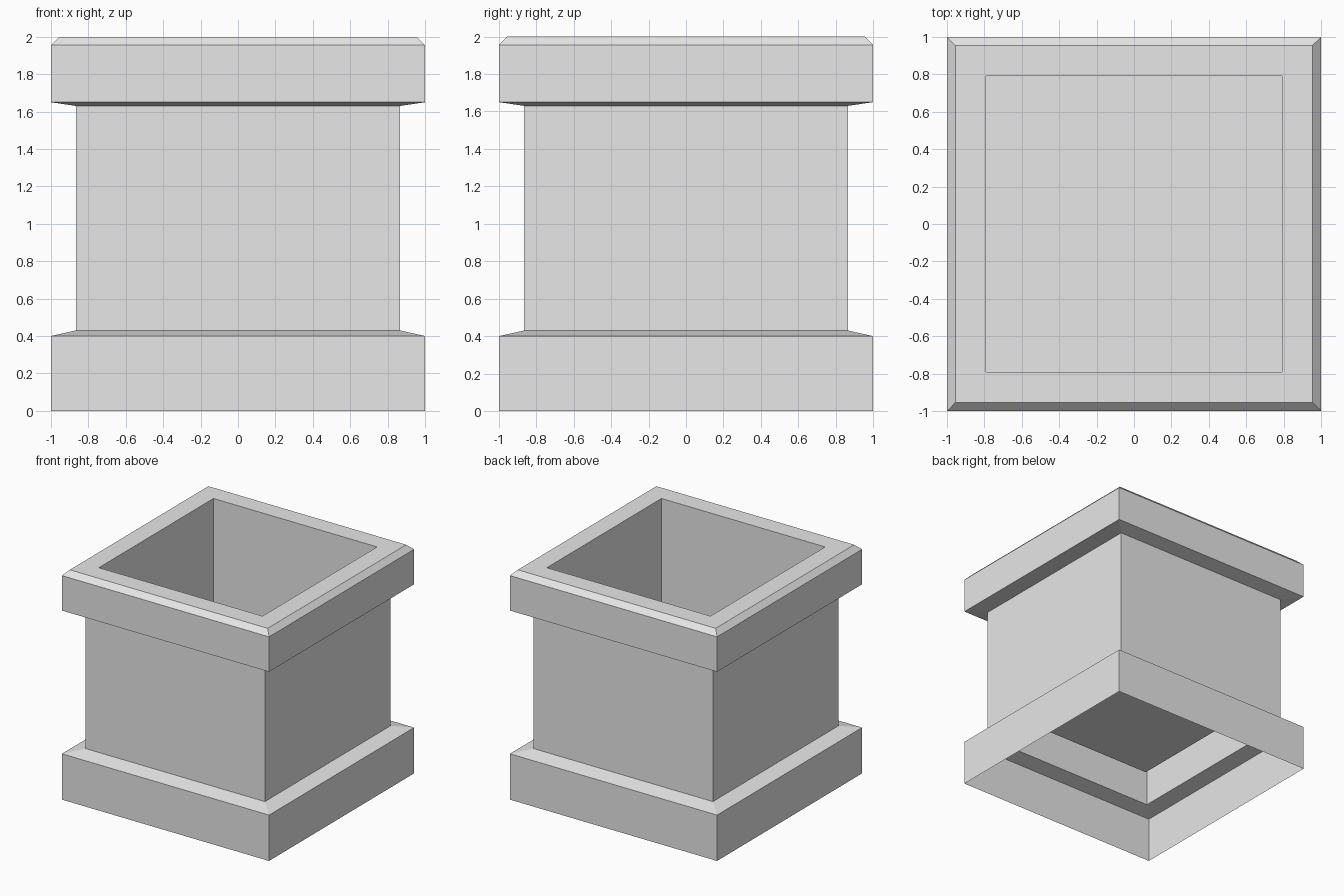
import bpy
import bmesh

# Remove the default cube
default = bpy.data.objects.get("Cube")
if default:
    bpy.data.objects.remove(default, do_unlink=True)

# Pale stone colour
stone = bpy.data.materials.new("pale_stone")
stone.use_nodes = True
colour = (0.8, 0.8, 0.8, 1.0)
stone.diffuse_color = colour
stone.node_tree.nodes["Principled BSDF"].inputs["Base Color"].default_value = colour

# Wall profile as (half width, height): plinth, body, rim, then the inner cavity
profile = [
    (1.0, 0.0), (1.0, 0.4),
    (0.865, 0.43), (0.865, 1.63),
    (1.0, 1.65), (1.0, 1.955),
    (0.955, 2.0), (0.79, 2.0),
    (0.79, 0.68),
]


def square_ring(bm, half, z):
    corners = [(-1, -1), (1, -1), (1, 1), (-1, 1)]
    return [bm.verts.new((sx * half, sy * half, z)) for sx, sy in corners]


def square_pot(name, profile, material):
    """Sweep the profile around a square; the last ring is closed as a floor."""
    bm = bmesh.new()
    rings = [square_ring(bm, half, z) for half, z in profile]
    for low, high in zip(rings, rings[1:]):
        for i in range(4):
            j = (i + 1) % 4
            bm.faces.new((low[i], low[j], high[j], high[i]))
    bm.faces.new(rings[-1])
    mesh = bpy.data.meshes.new(name)
    bm.to_mesh(mesh)
    bm.free()
    mesh.materials.append(material)
    pot = bpy.data.objects.new(name, mesh)
    bpy.context.collection.objects.link(pot)
    return pot


# Square planter, open underneath, with a raised cavity floor
square_pot("square_planter", profile, stone)
